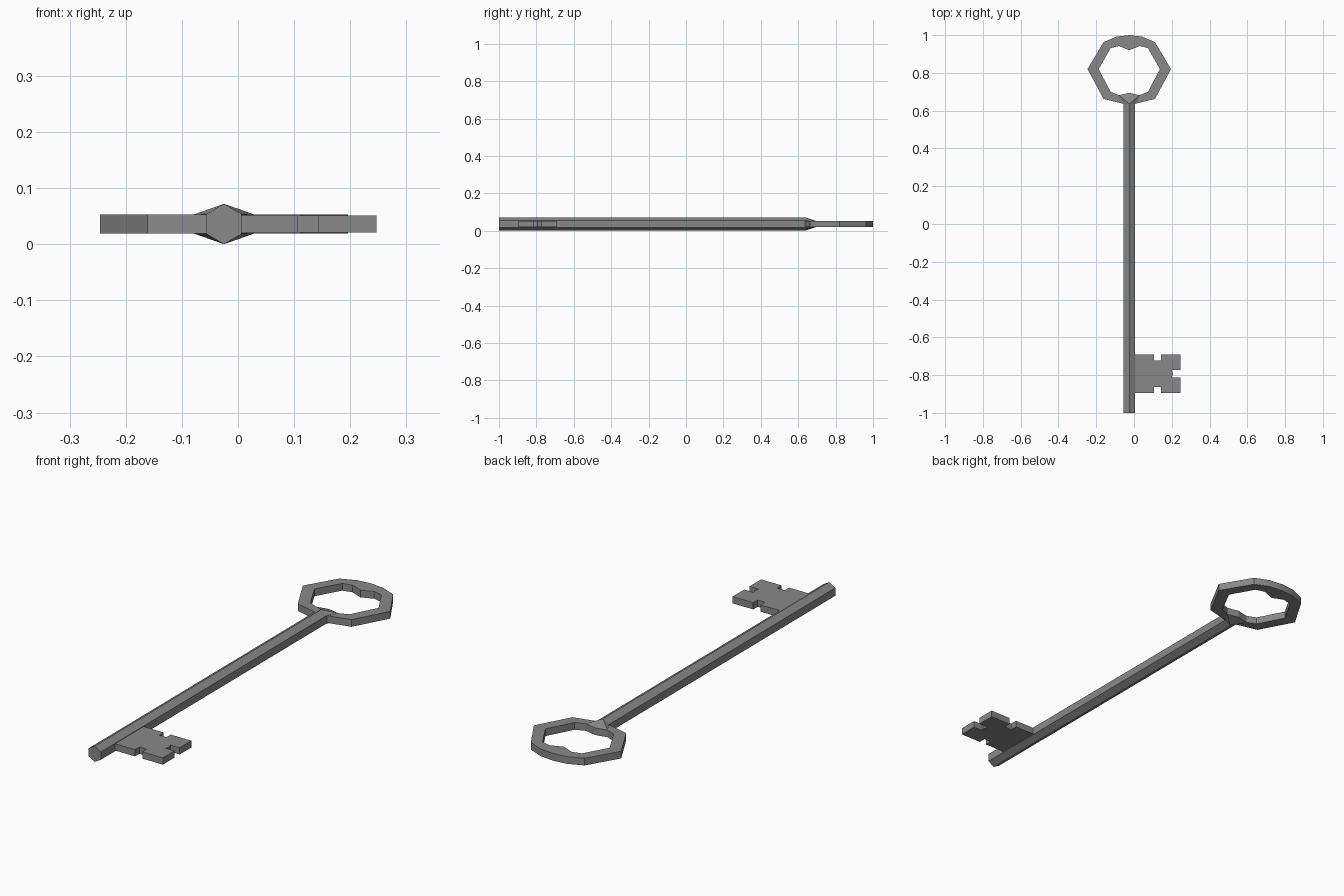
import bpy, bmesh, math

if "Cube" in bpy.data.objects:
    bpy.data.objects.remove(bpy.data.objects["Cube"])

CX, CZ = -0.025, 0.036      # shaft axis
R = 0.036                   # shaft radius
SHOULDER = 0.636            # where the shaft meets the bow
HALF = 0.0165               # half thickness of the bow

metal = bpy.data.materials.new("grey metal")
metal.diffuse_color = (0.25, 0.25, 0.25, 1)
metal.use_nodes = True
metal.node_tree.nodes["Principled BSDF"].inputs["Base Color"].default_value = metal.diffuse_color


def finish(bm, name):
    bmesh.ops.recalc_face_normals(bm, faces=bm.faces[:])
    mesh = bpy.data.meshes.new(name)
    bm.to_mesh(mesh)
    bm.free()
    mesh.materials.append(metal)
    obj = bpy.data.objects.new(name, mesh)
    bpy.context.collection.objects.link(obj)
    return obj


def extrude(bm, faces, vec):
    new = bmesh.ops.extrude_face_region(bm, geom=faces)["geom"]
    verts = [g for g in new if isinstance(g, bmesh.types.BMVert)]
    bmesh.ops.translate(bm, verts=verts, vec=vec)


# Hexagonal shaft, ridge up
hexagon = [(CX + R * math.sin(math.radians(60 * i)) * 0.99,
            CZ + R * math.cos(math.radians(60 * i))) for i in range(6)]
bm = bmesh.new()
end = bm.faces.new([bm.verts.new((x, -1, z)) for x, z in hexagon])
extrude(bm, [end], (0, SHOULDER + 1, 0))
finish(bm, "shaft")

# Bow: (outer, inner) outline pairs of the right half, mirrored to the left
half = [((0.031, 0.636), (0.055, 0.682)),
        ((0.136, 0.662), (0.099, 0.700)),
        ((0.221, 0.820), (0.162, 0.820)),
        ((0.136, 0.963), (0.099, 0.931)),
        ((0.068, 0.992), (0.055, 0.942)),
        ((0.000, 1.000), (0.000, 0.920))]
pairs = half + [((-a[0], a[1]), (-b[0], b[1])) for a, b in half[-2::-1]]
bm = bmesh.new()
rows = [[bm.verts.new((CX + x, y, CZ - HALF)) for x, y in p] for p in pairs]
strip = [bm.faces.new((a[0], b[0], b[1], a[1])) for a, b in zip(rows, rows[1:])]
extrude(bm, strip, (0, 0, 2 * HALF))
bow = finish(bm, "bow")
bow.data.shade_smooth()
bm = bmesh.new()
bm.from_mesh(bow.data)
for e in bm.edges:
    e.smooth = len(e.link_faces) == 2 and e.calc_face_angle() < math.radians(30)
bm.to_mesh(bow.data)
bm.free()

# Collar: tapers the hexagonal shaft end into the flat bow
bm = bmesh.new()
for x, z in hexagon:
    bm.verts.new((x, SHOULDER, z))
for x, y in ((-0.055, 0.682), (0, 0.694), (0.055, 0.682)):
    for s in (-1, 1):
        bm.verts.new((CX + x, y, CZ + s * HALF))
bmesh.ops.convex_hull(bm, input=bm.verts[:])
finish(bm, "collar")

# Bit: notched plate, symmetric about its own middle line
MID = -0.793
top = [(0.0, 0.103), (0.106, 0.103), (0.106, 0.071), (0.143, 0.071),
       (0.143, 0.103), (0.247, 0.103), (0.247, 0.019), (0.200, 0.019)]
outline = top + [(0.206, 0)] + [(x, -y) for x, y in reversed(top)]
bm = bmesh.new()
plate = bm.faces.new([bm.verts.new((x, MID + y, CZ - 0.0155)) for x, y in outline])
extrude(bm, [plate], (0, 0, 0.031))
finish(bm, "bit")
